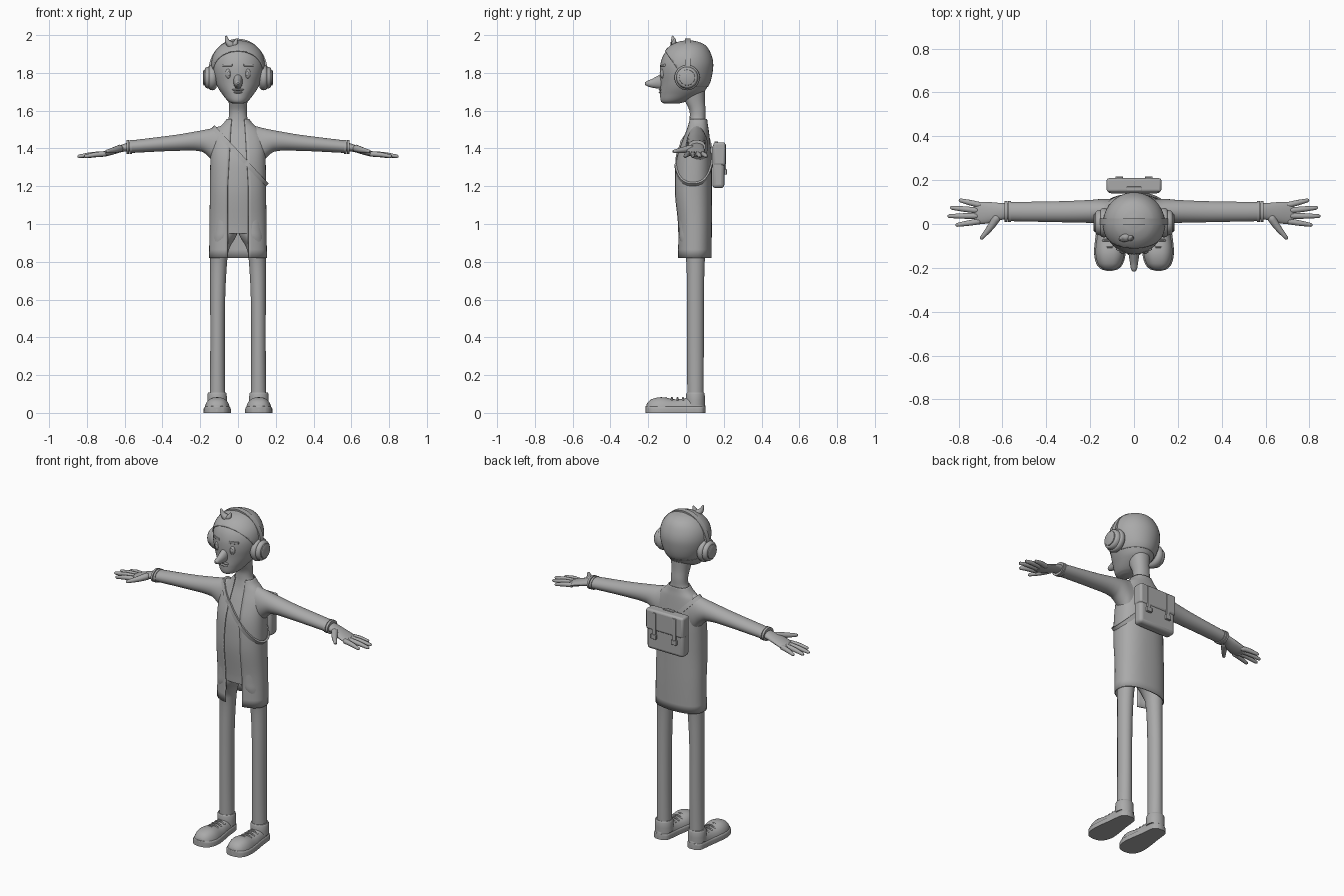
import bpy, bmesh, math
from mathutils import Vector

if "Cube" in bpy.data.objects:
    bpy.data.objects.remove(bpy.data.objects["Cube"])

grey = bpy.data.materials.new("plain_grey")
grey.diffuse_color = (0.4, 0.4, 0.4, 1)
grey.use_nodes = True
grey.node_tree.nodes["Principled BSDF"].inputs["Base Color"].default_value = grey.diffuse_color


def finish(name, bm, mirror=False, solid=0, bevel=0):
    bmesh.ops.recalc_face_normals(bm, faces=bm.faces)
    me = bpy.data.meshes.new(name)
    bm.to_mesh(me)
    bm.free()
    me.materials.append(grey)
    ob = bpy.data.objects.new(name, me)
    bpy.context.collection.objects.link(ob)
    if solid:
        m = ob.modifiers.new("thickness", 'SOLIDIFY')
        m.thickness, m.offset = solid, -1
    if bevel:
        m = ob.modifiers.new("bevel", 'BEVEL')
        m.width, m.segments = bevel, 3
    if mirror:
        ob.modifiers.new("mirror", 'MIRROR').use_mirror_merge = False
    return ob


def smooth_rows(rows, k):
    """Hermite interpolation of rows along their first column."""
    def slope(i, c):
        a, b = rows[max(i - 1, 0)], rows[min(i + 1, len(rows) - 1)]
        return (b[c] - a[c]) / (b[0] - a[0])
    out = []
    for i in range(len(rows) - 1):
        p, q = rows[i], rows[i + 1]
        h = q[0] - p[0]
        for s in (j / k for j in range(k)):
            out.append([p[0] + h * s] + [
                p[c] * (1 + 2 * s) * (1 - s) ** 2 + slope(i, c) * h * s * (1 - s) ** 2
                + q[c] * s * s * (3 - 2 * s) + slope(i + 1, c) * h * s * s * (s - 1)
                for c in range(1, len(p))])
    return out + [list(rows[-1])]


def loft(rows, axis='z', n=32, p=1.0, k=4, gap=None):
    """Rows are (t, a0, a1, b0, b1): oval sections along an axis; gap opens the front."""
    bm = bmesh.new()
    place = {'z': lambda t, a, b: (a, b, t), 'x': lambda t, a, b: (t, a, b),
             'y': lambda t, a, b: (a, t, b)}[axis]
    rings = []
    for t, a0, a1, b0, b1 in smooth_rows(rows, k):
        d = math.asin((gap(t) / ((a1 - a0) / 2)) ** (1 / p)) if gap else 0
        ring = []
        for i in range(n):
            th = -math.pi / 2 + d + (2 * math.pi - 2 * d) * i / (n - 1 if gap else n)
            c, s = math.cos(th), math.sin(th)
            ring.append(bm.verts.new(place(
                t, (a0 + a1) / 2 + (a1 - a0) / 2 * math.copysign(abs(c) ** p, c),
                (b0 + b1) / 2 + (b1 - b0) / 2 * math.copysign(abs(s) ** p, s))))
        rings.append(ring)
    for r, q in zip(rings, rings[1:]):
        for i in range(n - 1 if gap else n):
            j = (i + 1) % n
            bm.faces.new((r[i], r[j], q[j], q[i]))
    if not gap:
        bm.faces.new(rings[0])
        bm.faces.new(rings[-1])
    return bm


def cut(bm, co, no, fill=False):
    """Keep the side the normal points to."""
    res = bmesh.ops.bisect_plane(bm, geom=bm.verts[:] + bm.edges[:] + bm.faces[:],
                                 plane_co=co, plane_no=no, clear_inner=True)
    if fill:
        bmesh.ops.holes_fill(bm, edges=[e for e in bm.edges if e.is_boundary])
    return bm


def sym(rows):
    return [(t, -r, r, y0, y1) for t, r, y0, y1 in rows]


def box(name, x0, x1, y0, y1, z0, z1, bevel=0.0, mirror=False):
    bm = bmesh.new()
    bmesh.ops.create_cube(bm, size=1)
    for v in bm.verts:
        v.co = ((x0 + x1) / 2 + v.co.x * (x1 - x0), (y0 + y1) / 2 + v.co.y * (y1 - y0),
                (z0 + z1) / 2 + v.co.z * (z1 - z0))
    return finish(name, bm, mirror, bevel=bevel)


def ball(name, loc, size, mirror=False):
    bm = bmesh.new()
    bmesh.ops.create_uvsphere(bm, u_segments=16, v_segments=10, radius=1)
    for v in bm.verts:
        v.co = Vector(loc) + Vector(a * b for a, b in zip(v.co, size))
    return finish(name, bm, mirror)


def tube(name, pts, radii, mirror=False, n=10):
    """Round tapered tube through points, with rounded ends."""
    rows = smooth_rows([(i, *p, r) for i, (p, r) in enumerate(zip(pts, radii))], 4)
    cs = [Vector(r[1:4]) for r in rows]
    rs = [r[4] for r in rows]
    d0, d1 = (cs[0] - cs[1]).normalized(), (cs[-1] - cs[-2]).normalized()
    cs = [cs[0] + d0 * rs[0] * .7] + cs + [cs[-1] + d1 * rs[-1] * .7]
    rs = [rs[0] * .5] + rs + [rs[-1] * .5]
    bm, rings = bmesh.new(), []
    for i, c in enumerate(cs):
        d = (cs[min(i + 1, len(cs) - 1)] - cs[max(i - 1, 0)]).normalized()
        u = d.cross(Vector((0.1, 0.3, 1))).normalized()
        w = d.cross(u)
        rings.append([bm.verts.new(c + (u * math.cos(a) + w * math.sin(a)) * rs[i])
                      for a in (2 * math.pi * j / n for j in range(n))])
    for r, q in zip(rings, rings[1:]):
        for i in range(n):
            bm.faces.new((r[i], r[(i + 1) % n], q[(i + 1) % n], q[i]))
    bm.faces.new(rings[0])
    bm.faces.new(rings[-1])
    return finish(name, bm, mirror)


def ribbon(name, path, side, width, low, high, closed):
    """Flat strap along (point, outward) pairs."""
    bm, rings = bmesh.new(), []
    for pt, out in path:
        rings.append([bm.verts.new(pt + side * a * width / 2 + out * b)
                      for a, b in ((-1, low), (1, low), (1, high), (-1, high))])
    for r, q in zip(rings, rings[1:] + (rings[:1] if closed else [])):
        for i in range(4):
            bm.faces.new((r[i], r[(i + 1) % 4], q[(i + 1) % 4], q[i]))
    return finish(name, bm)


# Coat, open down the front
coat = [(.82, .153, -.045, .135), (1.0, .151, -.046, .137), (1.15, .149, -.062, .137),
        (1.25, .148, -.062, .137), (1.35, .146, -.052, .136), (1.44, .142, -.022, .127),
        (1.5, .112, .002, .12), (1.53, .08, .01, .115), (1.555, .06, .014, .112)]
finish("coat", loft(sym(coat), p=.85, n=49,
                    gap=lambda z: .055 - .02 * max(0, z - 1.2) / .35), solid=.006)
# Shirt and neck inside the coat
shirt = [(z, r - .008, a + .005, b - .008) for z, r, a, b in coat[1:]]
shirt = [(.95, .142, -.038, .127)] + shirt + [
    (1.6, .047, .018, .104), (1.65, .05, -.005, .1), (1.72, .06, -.03, .1)]
finish("shirt_and_neck", loft(sym(shirt), p=.9))
# Legs, meeting at the crotch
finish("leg", loft([(.06, .068, .15, .007, .093), (.3, .07, .147, .006, .094),
                    (.6, .068, .147, .005, .095), (.82, .056, .147, 0, .1),
                    (.88, .042, .147, -.02, .11), (.93, .012, .145, -.036, .12),
                    (.97, 0, .143, -.038, .125), (1.05, 0, .141, -.038, .125)]), True)
# Sleeves and cuffs
finish("sleeve", loft([(.07, .0, .115, 1.27, 1.525), (.12, .0, .115, 1.31, 1.511),
                       (.15, .002, .114, 1.35, 1.504), (.195, .005, .11, 1.384, 1.495),
                       (.33, .008, .104, 1.387, 1.472), (.57, .013, .1, 1.376, 1.442)],
                      'x'), True)
for x in (.562, .578):
    finish("cuff", loft([(x, .009, .104, 1.371, 1.446), (x + .012, .009, .104, 1.37, 1.445)],
                        'x', k=1), True)
# Hands
finish("palm", loft([(.57, .022, .094, 1.384, 1.434), (.61, .018, .096, 1.382, 1.422),
                     (.66, .004, .1, 1.368, 1.405), (.71, .0, .1, 1.357, 1.386),
                     (.73, .01, .09, 1.36, 1.378)], 'x', n=20), True)
for x0, y0, x1, y1 in ((.70, .086, .792, .108), (.715, .062, .832, .074),
                       (.715, .037, .843, .036), (.705, .012, .807, -.004)):
    tube("finger", [(x0, y0, 1.371), ((x0 + x1) / 2, (y0 + y1) / 2, 1.367), (x1, y1, 1.358)],
         [.014, .013, .009], True)
tube("thumb", [(.625, .03, 1.4), (.655, -.015, 1.392), (.695, -.064, 1.384)],
     [.02, .016, .009], True)

# Head
head = sym([(1.637, .025, -.115, -.04), (1.648, .05, -.132, .0), (1.69, .085, -.137, .085),
            (1.72, .105, -.136, .11), (1.75, .119, -.136, .125), (1.8, .133, -.139, .136),
            (1.85, .136, -.135, .139), (1.9, .122, -.116, .126), (1.94, .089, -.079, .1),
            (1.96, .05, -.038, .062), (1.968, .012, .0, .024)])
finish("head", loft(head, n=40))
# Hair shell, cut along hairline and nape
hair = loft([(z + .004, a - .005, b + .005, c - .005, d + .005) for z, a, b, c, d in head], n=40)
cut(hair, (0, 0, 1.755), (0, 1.45, 1))
cut(hair, (0, 0, 1.725), (0, 0, 1))
finish("hair", hair, solid=.008)
tube("hair_tuft", [(-.01, -.045, 1.925), (-.035, -.06, 1.945), (-.055, -.067, 1.965),
                   (-.064, -.07, 1.992)], [.014, .02, .014, .006])
tube("hair_tuft_small", [(-.035, -.06, 1.935), (-.015, -.064, 1.955), (-.008, -.06, 1.978)],
     [.016, .014, .006])
# Face
finish("nose", loft([(-.1, -.026, .026, 1.715, 1.81), (-.14, -.024, .024, 1.716, 1.79),
                     (-.18, -.018, .018, 1.722, 1.768), (-.207, -.013, .013, 1.73, 1.757),
                     (-.217, -.005, .005, 1.738, 1.75)], 'y', n=20))
ball("eye", (.05, -.124, 1.796), (.017, .012, .026), True)
ball("pupil", (.05, -.134, 1.796), (.008, .004, .013), True)
brow = box("eyebrow", .03, .082, -.128, -.112, 1.834, 1.848, .003, True)
for v in brow.data.vertices:
    v.co.y += -.008 if v.co.x < .05 else .01
ball("upper_lip", (0, -.135, 1.711), (.032, .01, .006))
ball("lower_lip", (0, -.135, 1.697), (.024, .01, .006))

# Headphones
arc = [math.pi * i / 32 for i in range(33)]
ribbon("headband", [(Vector((.15 * math.cos(a), .01, 1.8 + .173 * math.sin(a))),
                     Vector((math.cos(a), 0, math.sin(a)))) for a in arc],
       Vector((0, 1, 0)), .03, -.004, .008, False)


def disc(name, rows):
    finish(name, loft([(x, .006 - r, .006 + r, 1.775 - r, 1.775 + r) for x, r in rows],
                      'x', k=2), True)


disc("ear_cushion", [(.115, .055), (.122, .063), (.137, .067), (.15, .063), (.154, .055)])
disc("ear_cup", [(.148, .058), (.165, .056), (.174, .05), (.176, .045)])
disc("ear_cap", [(.17, .042), (.181, .041), (.184, .036)])

# Shoes
shoe = [(-.214, .1, .122, .022), (-.206, .073, .15, .05), (-.18, .05, .172, .073),
        (-.13, .038, .182, .083), (-.06, .045, .176, .072), (0, .055, .167, .078),
        (.05, .06, .162, .09), (.085, .068, .154, .075), (.102, .09, .13, .04)]
finish("shoe_upper", cut(loft([(y, a + .004, b - .004, -h, h) for y, a, b, h in shoe], 'y',
                              p=.8), (0, 0, 0), (0, 0, 1), True), True)
finish("shoe_sole", cut(loft([(y, a, b, -.036, .036) for y, a, b, h in shoe], 'y',
                             p=.3), (0, 0, 0), (0, 0, 1), True), True)
finish("shoe_collar", loft([(.04, .058, .162, -.0, .1), (.1, .06, .161, .001, .099),
                            (.108, .064, .157, .005, .095)], k=2), True)
for i in range(4):
    y = -.105 + .03 * i
    tube("lace", [(.08, y, .067), (.11, y, .078), (.14, y, .067)], [.006] * 3, True, 8)

# Cross-body strap, laid on the clothes by casting rays inward
bpy.context.view_layer.update()
deps = bpy.context.evaluated_depsgraph_get()
centre, u, side = Vector((.01, .045, 1.36)), Vector((.68, 0, -.733)), Vector((.733, 0, .68))
path = []
for i in range(64):
    a = 2 * math.pi * i / 64
    d = u * math.cos(a) + Vector((0, math.sin(a), 0))
    hit, loc, *_ = bpy.context.scene.ray_cast(deps, centre + d * .6, -d)
    if hit:
        path.append((loc, d))
ribbon("bag_strap", path, side, .024, -.004, .008, True)

# Back bag with flap, straps and buckles
box("bag_body", -.122, .122, .14, .203, 1.19, 1.425, .018)
box("bag_flap", -.125, .125, .145, .209, 1.31, 1.432, .012)
box("bag_flap_strap", .055, .08, .2, .213, 1.265, 1.42, .003, True)
box("bag_buckle", .05, .085, .2, .217, 1.262, 1.29, .003, True)
box("bag_handle", -.035, .035, .15, .17, 1.425, 1.438, .004)

# Smooth shading with sharp edges kept
bpy.ops.object.select_all(action='SELECT')
bpy.context.view_layer.objects.active = bpy.context.selected_objects[0]
bpy.ops.object.shade_smooth_by_angle(angle=math.radians(40))
